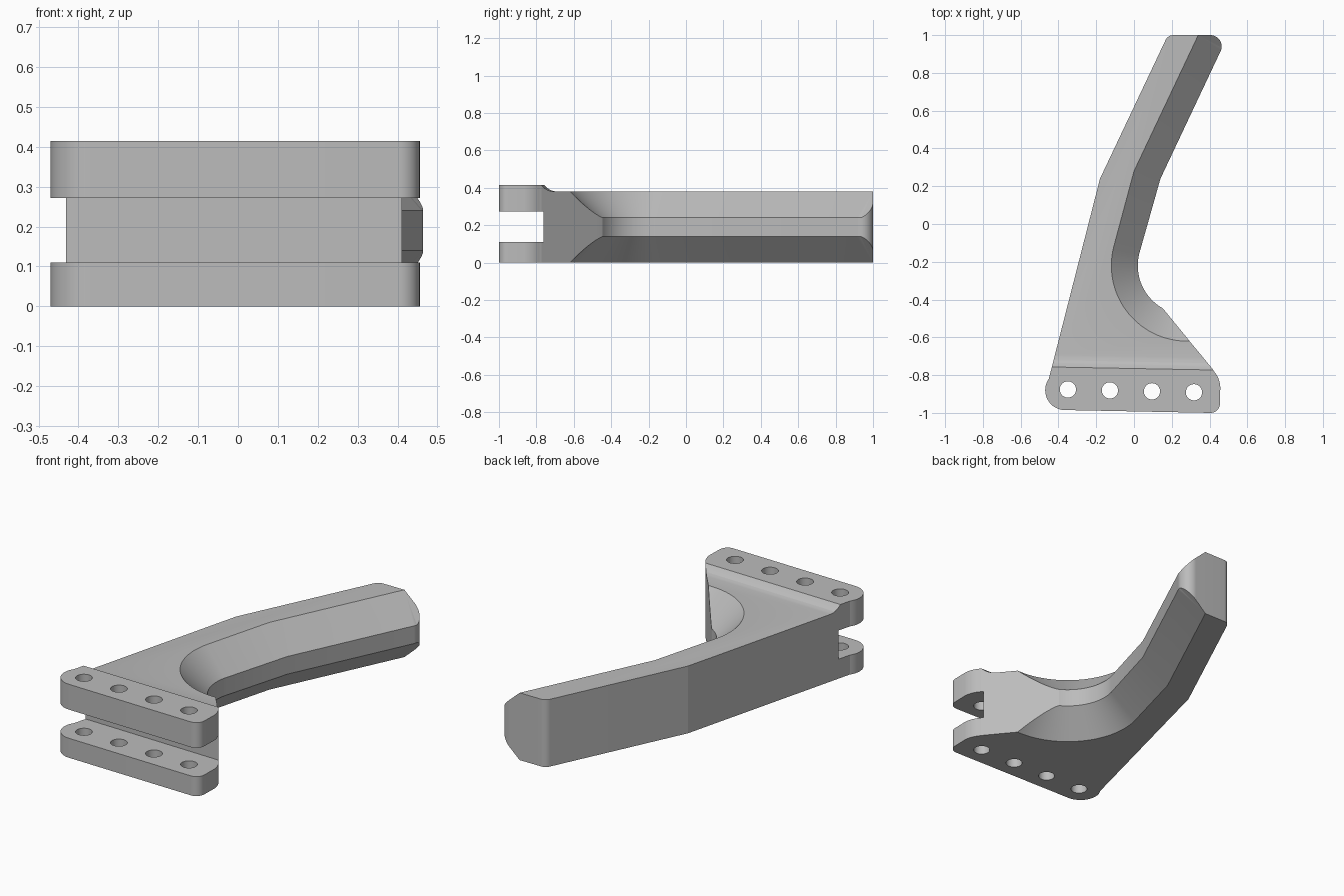
import bpy, bmesh, math

if "Cube" in bpy.data.objects:
    bpy.data.objects.remove(bpy.data.objects["Cube"])

grey = bpy.data.materials.new("plain_grey")
grey.diffuse_color = (0.5, 0.5, 0.5, 1)
grey.use_nodes = True
grey.node_tree.nodes["Principled BSDF"].inputs["Base Color"].default_value = grey.diffuse_color

ARM_TOP, FLANGE_TOP = 0.38, 0.415


def arc(cx, cy, r, a0, a1, step=5):
    n = max(2, math.ceil(abs(a1 - a0) / step))
    angles = [math.radians(a0 + (a1 - a0) * i / n) for i in range(n + 1)]
    return [(cx + r * math.cos(a), cy + r * math.sin(a)) for a in angles]


def new_object(name, bm):
    bmesh.ops.recalc_face_normals(bm, faces=bm.faces)
    mesh = bpy.data.meshes.new(name)
    bm.to_mesh(mesh)
    bm.free()
    ob = bpy.data.objects.new(name, mesh)
    bpy.context.collection.objects.link(ob)
    mesh.materials.append(grey)
    return ob


def prism(name, outline, z0, z1):
    bm = bmesh.new()
    face = bm.faces.new([bm.verts.new((x, y, z0)) for x, y in outline])
    ext = bmesh.ops.extrude_face_region(bm, geom=[face])["geom"]
    for v in ext:
        if isinstance(v, bmesh.types.BMVert):
            v.co.z = z1
    return new_object(name, bm)


# Clevis outline: rounded left end, tight front right corner, soft right side
flange = (arc(-0.365, -0.88, 0.105, 145, 268)
          + arc(0.405, -0.95, 0.05, 270, 360)
          + arc(0.32, -0.87, 0.137, 2, 40))

# Concave step from the clevis down to the arm: (distance back, height)
step = [(0, FLANGE_TOP), (0.01, 0.404), (0.022, 0.394), (0.036, 0.386),
        (0.05, 0.382), (0.065, ARM_TOP)]
right_step = [(0.42 - 0.817 * d, -0.773 + d, z) for d, z in step]
left_step = [(-0.435 + 0.256 * d, -0.757 + d, z) for d, z in step]

# Bevelled inner side: (upper edge point, outer edge point, bevel depth)
CX, CY, R_TOP, R_OUT = 0.28, -0.22, 0.40, 0.26
bevel = []
for i in range(31):
    deg = 272 + (166 - 272) * i / 30
    a = math.radians(deg)
    c, s = math.cos(a), math.sin(a)
    r = R_OUT
    if deg > 219.3:  # the round runs out into the straight side wall
        r = max(R_OUT, 0.242 / math.cos(math.radians(deg - 219.3)))
    if i == 0:
        r = R_TOP
    bevel.append(((CX + R_TOP * c, CY + R_TOP * s), (CX + r * c, CY + r * s), R_TOP - r))
bevel.append(((0.0, 0.28), (0.14, 0.24), 0.14))
tip = (0.34, 1.0)
for x, y in arc(0.404, 0.94, 0.06, -25.3, 90):
    depth = (x - tip[0]) * 0.904 - (y - tip[1]) * 0.427
    bevel.append((tip, (x, y), min(0.14, depth)))

# Tip corner and bend on the outer side
outer = arc(0.208, 0.955, 0.045, 90, 154.7) + [(-0.18, 0.24)]

# Bracket body
bm = bmesh.new()
cache = {}


def vert(x, y, z):
    key = (round(x, 4), round(y, 4), round(z, 4))
    if key not in cache:
        cache[key] = bm.verts.new(key)
    return cache[key]


def face(points):
    verts = list(dict.fromkeys(vert(*p) for p in points))
    if len(verts) > 2:
        bm.faces.new(verts)


def at(points, z):
    return [(x, y, z) for x, y in points]


upper_edge = [b[0] for b in bevel]
# top faces: clevis, step strips, arm
face(at(flange, FLANGE_TOP) + [right_step[0], left_step[0]])
for i in range(len(step) - 1):
    face([right_step[i], right_step[i + 1], left_step[i + 1], left_step[i]])
face([right_step[-1]] + at(upper_edge + outer, ARM_TOP) + [left_step[-1]])
# flat underside
face(at(flange, 0) + [(x, y, 0) for x, y, z in right_step]
     + at(upper_edge + outer, 0) + [(x, y, 0) for x, y, z in reversed(left_step)])
# upper and lower bevels
for (t0, o0, d0), (t1, o1, d1) in zip(bevel, bevel[1:]):
    for base, sign in ((ARM_TOP, -1), (0, 1)):
        face([(*t0, base), (*t1, base), (*o1, base + sign * d1), (*o0, base + sign * d0)])
# end bevel edges and side walls
rim = [(x, y, FLANGE_TOP, 0) for x, y in flange]
rim += [(x, y, z, 0) for x, y, z in right_step]
rim += [(o[0], o[1], ARM_TOP - d, d) for t, o, d in bevel]
rim += [(*tip, ARM_TOP, 0)]
rim += [(x, y, ARM_TOP, 0) for x, y in outer]
rim += [(x, y, z, 0) for x, y, z in reversed(left_step)]
for a, b in zip(rim, rim[1:] + rim[:1]):
    face([(a[0], a[1], a[3]), (b[0], b[1], b[3]), (b[0], b[1], b[2]), (a[0], a[1], a[2])])
body = new_object("bracket_arm", bm)

# Slot and pin hole cutters
cutters = [prism("slot_cutter", [(-0.7, -1.2), (0.7, -1.2), (0.7, -0.769), (-0.7, -0.738)],
                 0.11, 0.272)]
for i in range(4):
    hole = arc(-0.35 + 0.2225 * i, -0.876 - 0.005 * i, 0.043, 0, 360)[:-1]
    cutters.append(prism("hole_cutter", hole, -0.1, 0.6))

bpy.context.view_layer.objects.active = body
body.select_set(True)
for cutter in cutters:
    mod = body.modifiers.new("cut", "BOOLEAN")
    mod.operation = "DIFFERENCE"
    mod.solver = "EXACT"
    mod.object = cutter
    bpy.ops.object.modifier_apply(modifier=mod.name)
    bpy.data.objects.remove(cutter)

bpy.ops.object.shade_smooth_by_angle(angle=math.radians(9.5))
